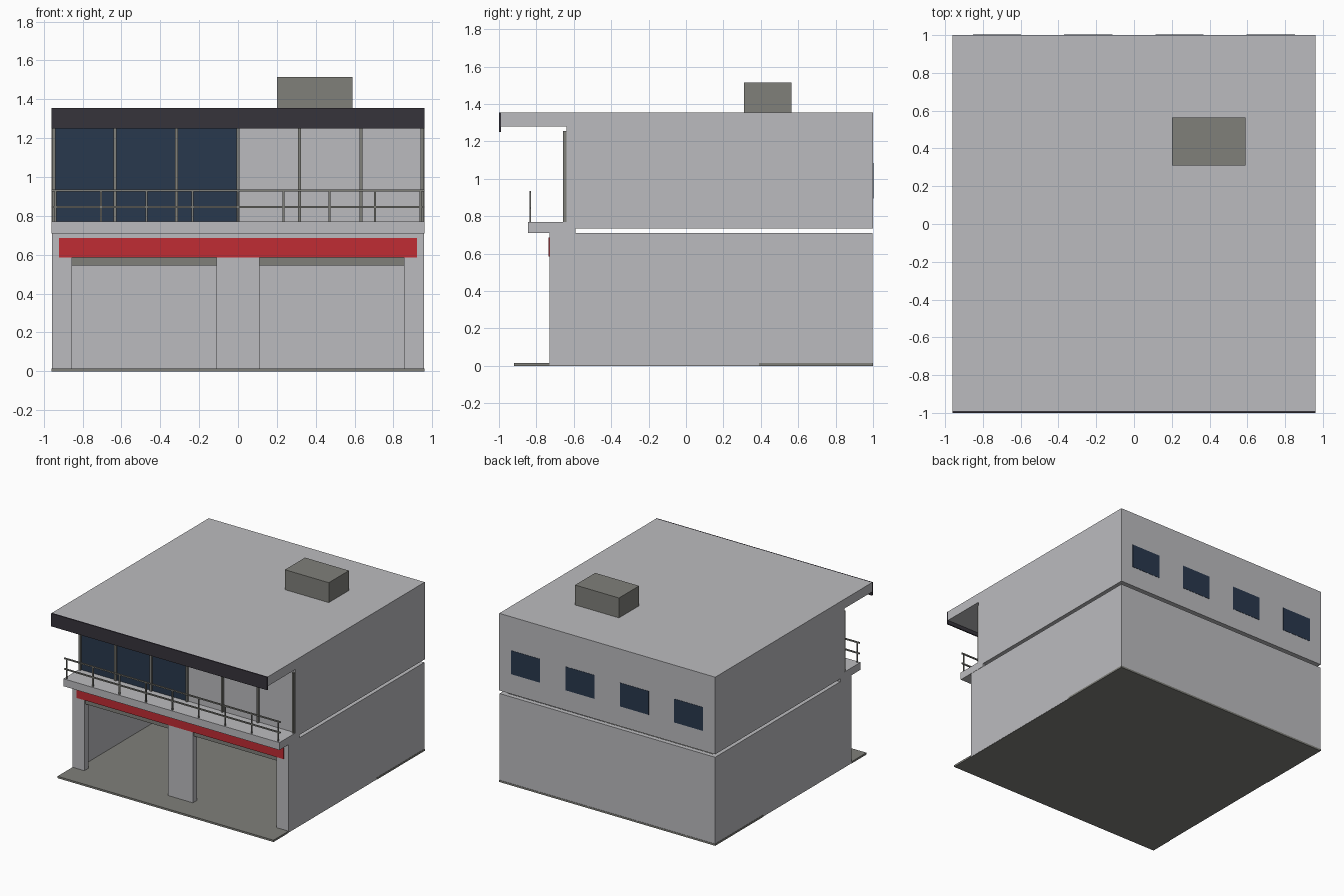
import bpy
import bmesh

cube = bpy.data.objects.get("Cube")
if cube:
    bpy.data.objects.remove(cube, do_unlink=True)


def material(name, color):
    m = bpy.data.materials.new(name)
    m.use_nodes = True
    m.diffuse_color = (*color, 1)
    m.node_tree.nodes["Principled BSDF"].inputs["Base Color"].default_value = (*color, 1)
    return m


WALL = material("light grey render", (0.50, 0.50, 0.52))
TRIM = material("warm grey metal", (0.215, 0.215, 0.195))
DARK = material("charcoal fascia", (0.037, 0.033, 0.044))
RED = material("red band", (0.53, 0.025, 0.034))
GLASS = material("dark blue glass", (0.022, 0.04, 0.075))


def boxes(name, mat, *spans):
    """One object made of boxes, each given as (x0, x1, y0, y1, z0, z1)."""
    bm = bmesh.new()
    for x0, x1, y0, y1, z0, z1 in spans:
        verts = bmesh.ops.create_cube(bm, size=1)["verts"]
        for v in verts:
            v.co.x = x1 if v.co.x > 0 else x0
            v.co.y = y1 if v.co.y > 0 else y0
            v.co.z = z1 if v.co.z > 0 else z0
    mesh = bpy.data.meshes.new(name)
    bm.to_mesh(mesh)
    bm.free()
    mesh.materials.append(mat)
    obj = bpy.data.objects.new(name, mesh)
    bpy.context.collection.objects.link(obj)
    return obj


W = 0.96            # half width
FRONT = -0.73       # ground floor front
UPPER = -0.64       # upper floor front
DECK = 0.77         # balcony floor level
T = 0.04            # wall thickness

# Ground slabs
boxes("front_floor_slab", TRIM, (-W + .003, W - .003, -.92, .39, 0, .015))
boxes("forecourt_edge", TRIM, (-W, W, -.92, FRONT, 0, .015))
boxes("rear_floor_slab", TRIM, (-W, W, .39, 1, 0, .015))

# Ground floor shell, open at the top and front
S = W - .002
boxes("ground_side_walls", WALL,
      (-S, -S + T, FRONT, .998, .002, .71),
      (S - T, S, FRONT, .998, .002, .71))
boxes("ground_back_wall", WALL, (-S + T, S - T, 1 - T, .998, .002, .71))
boxes("front_pillars", WALL,
      (-S + T, -.855, FRONT, FRONT + .05, .001, .59),
      (-.11, .11, FRONT, FRONT + .05, .001, .59),
      (.855, S - T, FRONT, FRONT + .05, .001, .59))
boxes("front_lintel", WALL, (-S + T, S - T, FRONT, FRONT + .05, .59, .71))

# Rolled up doors and red band above them
for side, x0, x1 in (("right", -.855, -.11), ("left", .11, .855)):
    boxes(side + "_rolled_door", TRIM, (x0, x1, FRONT + .015, FRONT + .05, .545, .589))
boxes("red_band", RED, (-.92, .92, FRONT - .006, FRONT, .585, .685))

# Balcony deck and railing
boxes("balcony_deck", WALL, (-W, W, -.845, -.59, .71, DECK))
RAIL_Y = -.833
boxes("railing_posts", TRIM, *[
    (x - .005, x + .005, RAIL_Y - .004, RAIL_Y + .004, DECK, .93)
    for x in (i * .235 for i in range(-4, 5))])
boxes("railing_bars", TRIM, *[
    (-W, W, RAIL_Y - .005, RAIL_Y + .005, z - .005, z + .005) for z in (.845, .93)])

# Upper floor, floating just above the ground floor shell
boxes("upper_body", WALL, (-W, W, UPPER, 1, .735, 1.28))
boxes("flat_roof", WALL, (-W, W, -.99, 1, 1.28, 1.355))
boxes("roof_fascia", DARK, (-W, W, -1, -.99, 1.25, 1.355))

# Glazed bays and the mullions across the upper front
boxes("front_glazing", GLASS, (-.945, 0, UPPER - .004, UPPER, DECK, 1.25))
boxes("front_mullions", TRIM, *[
    (x - .008, x + .008, UPPER - .018, UPPER, DECK, 1.255)
    for x in (i * .316 for i in range(-3, 4))])

# Back windows
for i in range(4):
    x = -.725 + i * .483
    boxes("back_window_%d" % (i + 1), GLASS, (x - .128, x + .128, .997, 1.002, .895, 1.085))

# Rooftop unit
boxes("rooftop_unit", TRIM, (.2, .59, .31, .565, 1.355, 1.515))
